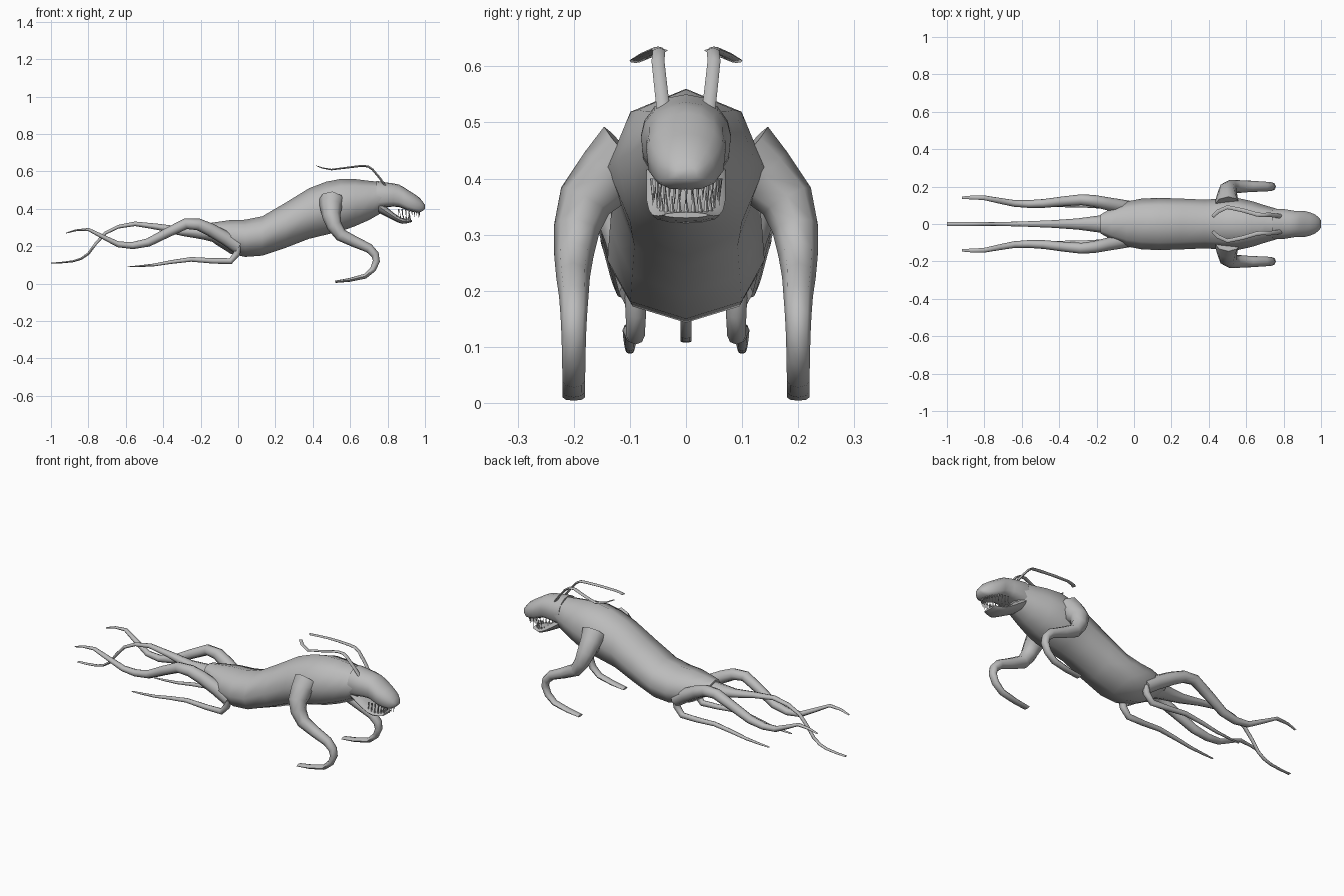
import bpy, bmesh, math
from mathutils import Vector, Matrix

cube = bpy.data.objects.get("Cube")
if cube:
    bpy.data.objects.remove(cube)

skin = bpy.data.materials.new("grey skin")
skin.use_nodes = True
grey = (0.5, 0.5, 0.5, 1)
skin.diffuse_color = grey
skin.node_tree.nodes["Principled BSDF"].inputs["Base Color"].default_value = grey


def finish(bm, name, mirrored=False):
    bmesh.ops.recalc_face_normals(bm, faces=bm.faces)
    mesh = bpy.data.meshes.new(name)
    bm.to_mesh(mesh)
    bm.free()
    mesh.materials.append(skin)
    obj = bpy.data.objects.new(name, mesh)
    bpy.context.collection.objects.link(obj)
    if mirrored:
        modifier = obj.modifiers.new("mirror", 'MIRROR')
        modifier.use_axis = (False, True, False)
        modifier.use_mirror_merge = False
    bpy.ops.object.select_all(action='DESELECT')
    obj.select_set(True)
    bpy.context.view_layer.objects.active = obj
    bpy.ops.object.shade_smooth_by_angle(angle=math.radians(60))


def bridge(rings, name, mirrored=False):
    bm = bmesh.new()
    loops = [[bm.verts.new(point) for point in ring] for ring in rings]
    for near, far in zip(loops, loops[1:]):
        for i in range(len(near)):
            bm.faces.new((near[i - 1], near[i], far[i], far[i - 1]))
    bm.faces.new(loops[0])
    bm.faces.new(loops[-1])
    finish(bm, name, mirrored)


def circle(sides):
    angles = [math.tau * i / sides for i in range(sides)]
    return [(math.sin(angle), math.cos(angle)) for angle in angles]


def refine(rows):
    """Add a smooth in-between row to every span."""
    rows = [Vector(row) for row in rows]
    padded = [rows[0]] + rows + [rows[-1]]
    result = []
    for before, start, end, after in zip(padded, padded[1:], padded[2:], padded[3:]):
        middle = (start + end) / 2
        result += [start, middle + (middle - (before + after) / 2) / 8]
    return result + [rows[-1]]


def slices(name, stations, sides, boxy=1):
    """Upright sections: x, bottom, top, half width. A low boxy value squares the underside."""
    rings = []
    for x, bottom, top, half in refine(stations):
        ring = []
        for across, upward in circle(sides):
            bend = boxy if upward < 0.1 else 1
            y = half * math.copysign(abs(across) ** bend, across)
            rise = math.copysign(abs(upward) ** bend, upward)
            ring.append((x, y, (bottom + top) / 2 + rise * (top - bottom) / 2))
        rings.append(ring)
    bridge(rings, name)


def limb(name, points, root, tip, falloff=1, flat=1):
    """Tapered tube; the radius drops from root to tip, and the end thins out."""
    path = refine(points)
    last = len(path) - 1
    rings = []
    for i, centre in enumerate(path):
        along = i / last
        tangent = (path[min(i + 1, last)] - path[max(i - 1, 0)]).normalized()
        side = Vector((0, 1, 0))
        side = (side - tangent * side.dot(tangent)).normalized()
        up = tangent.cross(side)
        width = tip + (root - tip) * (1 - along) ** falloff
        depth = width * flat * (1 - 0.7 * along ** 4)
        rings.append([centre + side * width * across + up * depth * upward
                      for across, upward in circle(8)])
    bridge(rings, name, mirrored=path[0].y > 0)


def teeth(name, count, back, reach, half, root, length):
    """Arc of pointed cones; a negative length points down."""
    bm = bmesh.new()
    for i in range(count):
        angle = math.pi * (i / (count - 1) - 0.5)
        size = length if i % 2 else length * 0.8
        place = Vector((back + reach * math.cos(angle), half * math.sin(angle), root + size / 2))
        bmesh.ops.create_cone(bm, cap_ends=True, segments=5, radius1=0.005, radius2=0,
                              depth=size, matrix=Matrix.Translation(place))
    finish(bm, name)


# Torso and neck
slices("body", [
    (-.18, .26, .32, .05), (-.04, .16, .34, .12), (.13, .15, .36, .14), (.38, .24, .51, .13),
    (.55, .28, .56, .14), (.7, .34, .55, .1), (.8, .4, .54, .07)], sides=8)

# Skull pinched at the eye sockets, and lower jaw
slices("head", [
    (.74, .4, .55, .08), (.8, .41, .54, .08), (.86, .41, .53, .07),
    (.91, .39, .5, .07), (.97, .38, .46, .05), (1, .4, .42, .02)], sides=16, boxy=0.6)
slices("lower_jaw", [
    (.75, .38, .45, .07), (.83, .34, .38, .07), (.88, .32, .35, .06),
    (.93, .33, .34, .04)], sides=12)

# Rows of pointed teeth around each jaw
teeth("upper_teeth", count=19, back=.86, reach=.11, half=.06, root=.4, length=-.05)
teeth("lower_teeth", count=13, back=.85, reach=.07, half=.05, root=.34, length=.04)

# Long bent forelimbs
limb("arms", [
    (.5, .1, .44), (.5, .18, .36), (.55, .2, .26), (.7, .2, .19), (.74, .2, .12),
    (.68, .2, .04), (.52, .2, .01)], root=.07, tip=.02, falloff=3)

# Upper and lower trailing limbs
limb("hind_limbs", [
    (0, .08, .2), (-.15, .11, .29), (-.28, .13, .32), (-.48, .11, .22), (-.64, .11, .21),
    (-.8, .14, .29), (-.92, .14, .27)], root=.04, tip=.007)
limb("lower_limbs", [
    (0, .09, .2), (-.04, .09, .12), (-.25, .1, .13), (-.45, .1, .1), (-.59, .1, .09)],
    root=.02, tip=.006)

# Central tail
limb("tail", [
    (-.1, 0, .27), (-.3, 0, .28), (-.55, 0, .32), (-.71, 0, .27), (-.8, 0, .16),
    (-.88, 0, .12), (-1, 0, .11)], root=.07, tip=.01, falloff=6, flat=0.8)

# Swept-back ribbon feelers
limb("feelers", [
    (.79, .04, .52), (.72, .05, .61), (.66, .05, .63), (.5, .09, .61), (.42, .04, .63)],
    root=.012, tip=.01, flat=0.5)
